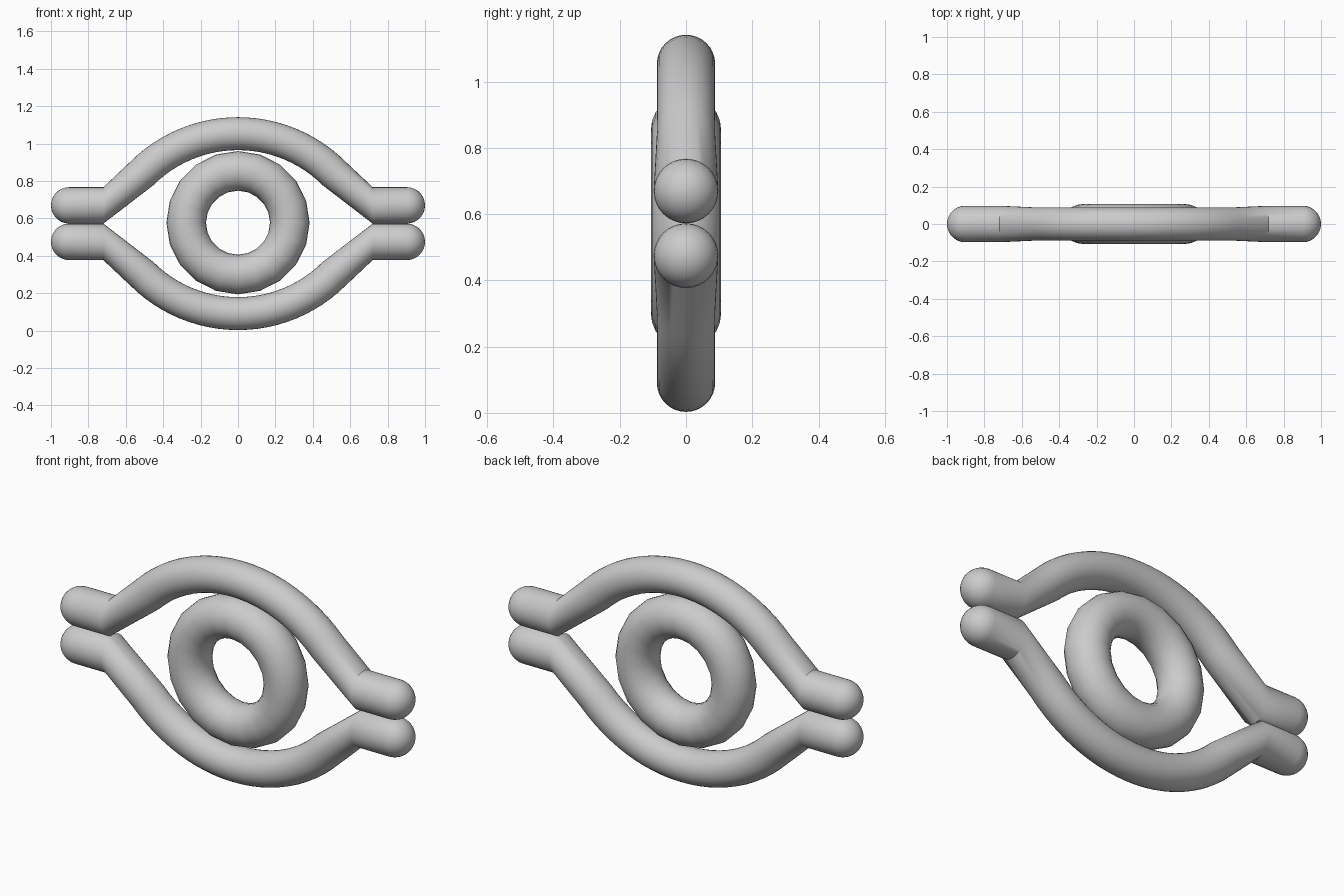
import bpy, bmesh, math

if "Cube" in bpy.data.objects:
    bpy.data.objects.remove(bpy.data.objects["Cube"])

MID = 0.572      # height of the mirror plane between the lids
R_END = 0.0975   # radius of the straight ends
R_ARC = 0.088    # radius of the curved tube
SIDES = 32


def finish(obj):
    bpy.ops.object.select_all(action='DESELECT')
    obj.select_set(True)
    bpy.context.view_layer.objects.active = obj
    bpy.ops.object.shade_smooth_by_angle(angle=math.radians(35))


def lid_stations():
    """Sections (x, height above MID, tilt, radius) from left to right."""
    right = []
    arc_r, top, n = 0.727, 0.481, 12
    for i in range(1, n + 1):
        a = math.radians(45) * i / n
        right.append((arc_r * math.sin(a), top - arc_r * (1 - math.cos(a)), -a, R_ARC))
    right.append((0.72, R_END, 0, R_END))
    for i in range(8):
        a = math.radians(88) * i / 7
        right.append((1 - R_END + R_END * math.sin(a), R_END, 0, R_END * math.cos(a)))
    left = [(-x, h, -t, r) for x, h, t, r in reversed(right)]
    return left + [(0, top, 0, R_ARC)] + right


def make_lid(name, side):
    bm = bmesh.new()
    rings = []
    for x, h, t, r in lid_stations():
        ring = []
        for k in range(SIDES):
            a = 2 * math.pi * k / SIDES
            u = r * math.cos(a)
            ring.append(bm.verts.new((x - u * math.sin(t), r * math.sin(a),
                                      MID + side * (h + u * math.cos(t)))))
        rings.append(ring)
    for a, b in zip(rings, rings[1:]):
        for k in range(SIDES):
            j = (k + 1) % SIDES
            bm.faces.new((a[k], a[j], b[j], b[k]))
    bm.faces.new(rings[0])
    bm.faces.new(rings[-1])
    bmesh.ops.recalc_face_normals(bm, faces=bm.faces)
    mesh = bpy.data.meshes.new(name)
    bm.to_mesh(mesh)
    bm.free()
    obj = bpy.data.objects.new(name, mesh)
    bpy.context.collection.objects.link(obj)
    finish(obj)


# Upper and lower lids
make_lid("upper_lid", 1)
make_lid("lower_lid", -1)

# Iris ring
bpy.ops.mesh.primitive_torus_add(major_radius=0.277, minor_radius=0.106,
                                 major_segments=20, minor_segments=24,
                                 location=(0, 0, 0.577), rotation=(math.pi / 2, 0, 0))
iris = bpy.context.object
iris.name = "iris_ring"
finish(iris)
